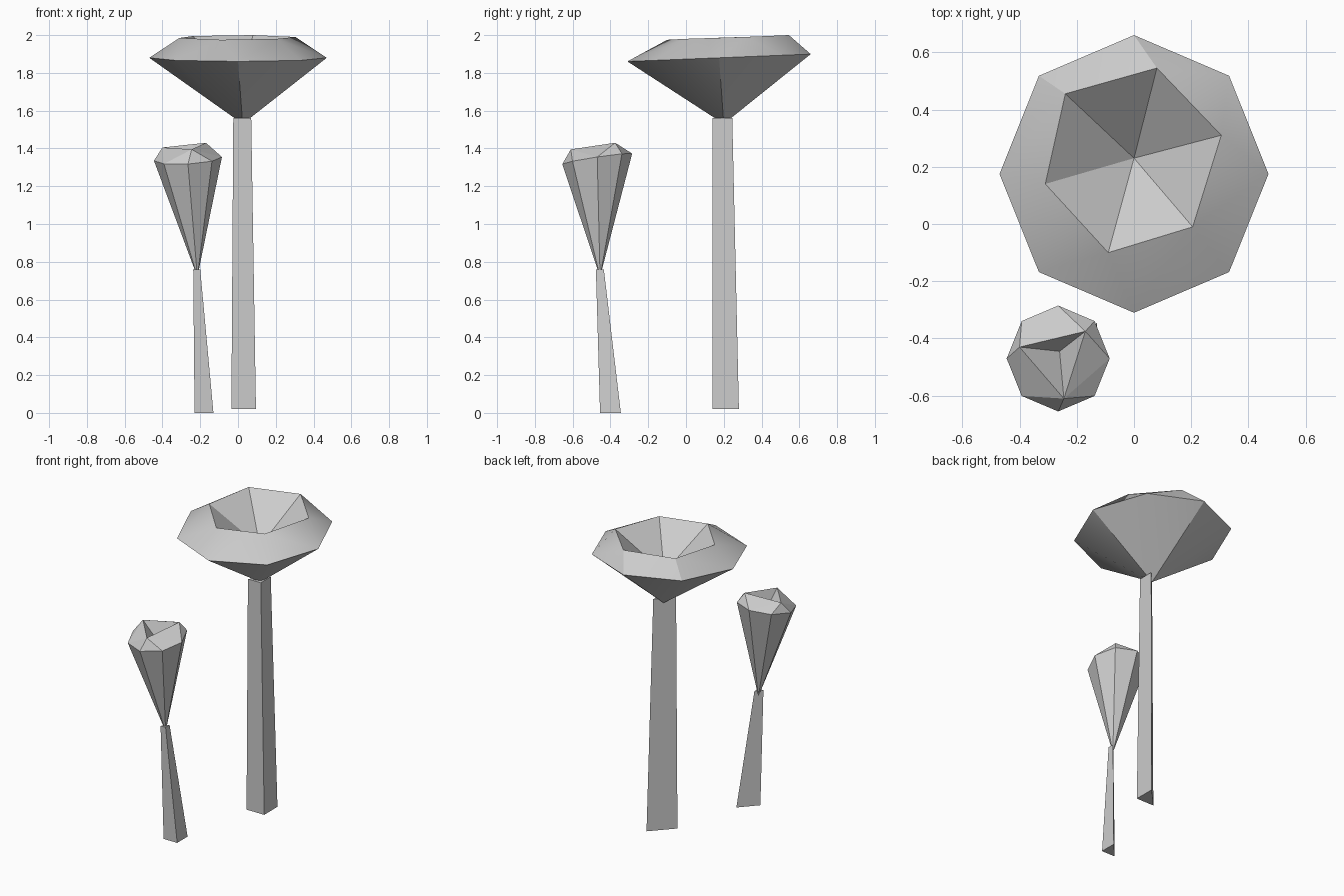
import bpy, bmesh, math
from math import radians
from mathutils import Vector

cube = bpy.data.objects.get("Cube")
if cube:
    bpy.data.objects.remove(cube, do_unlink=True)

# Single stone grey
grey = bpy.data.materials.new("stone_grey")
grey.use_nodes = True
colour = (0.6, 0.6, 0.6, 1)
grey.diffuse_color = colour
grey.node_tree.nodes["Principled BSDF"].inputs["Base Color"].default_value = colour


def finish(bm, name):
    bmesh.ops.recalc_face_normals(bm, faces=bm.faces)
    mesh = bpy.data.meshes.new(name)
    bm.to_mesh(mesh)
    bm.free()
    mesh.materials.append(grey)
    obj = bpy.data.objects.new(name, mesh)
    bpy.context.collection.objects.link(obj)
    return obj


def cup(name, centre, radius, slope, tip, rim, pit, soft=False):
    """Eight-sided cone with a bevelled shoulder, narrowing to a rim around a pit."""
    bm = bmesh.new()
    c = Vector(centre)
    for i in range(8):
        a = i * math.tau / 8
        x, y = radius[0] * math.cos(a), radius[1] * math.sin(a)
        bm.verts.new(c + Vector((x, y, slope[0] * x + slope[1] * y)))
    tip_vert = bm.verts.new(tip)
    ring = [bm.verts.new(p) for p in rim]
    bmesh.ops.convex_hull(bm, input=bm.verts)
    # Open the lid and sink the pit
    lid = [f for f in bm.faces if all(v in ring for v in f.verts)]
    bmesh.ops.delete(bm, geom=lid, context='FACES_KEEP_BOUNDARY')
    for f in bm.faces:
        f.smooth = soft
    bottom = bm.verts.new(pit)
    for a, b in zip(ring, ring[1:] + ring[:1]):
        bm.faces.new((a, b, bottom))
    # Keep crisp ridges, and four ridges down the cone
    for e in bm.edges:
        hard = len(e.link_faces) == 2 and e.calc_face_angle(0) > radians(30)
        if tip_vert in e.verts:
            d = e.other_vert(tip_vert).co - c
            hard = min(abs(d.x), abs(d.y)) < 0.01
        e.smooth = not hard
    return finish(bm, name)


def stem(name, low, high):
    """Three-sided tapered post; each end is (x0, x1, y0, y1, z)."""
    bm = bmesh.new()
    ends = []
    for x0, x1, y0, y1, z in (low, high):
        ends.append([bm.verts.new(p) for p in ((x0, y0, z), (x1, y0, z), (x1, y1, z))])
    for ring in ends:
        bm.faces.new(ring)
    for i in range(3):
        j = (i + 1) % 3
        bm.faces.new((ends[0][i], ends[0][j], ends[1][j], ends[1][i]))
    return finish(bm, name)


# Tall plant
stem("tall_stem", (-0.035, 0.095, 0.14, 0.28, 0.02), (-0.025, 0.07, 0.14, 0.245, 1.56))
cup("tall_cap", (0, 0.175, 1.88), (0.47, 0.485), (0, 0.04), (0.025, 0.2, 1.53),
    [(0.08, 0.545, 2.0), (-0.24, 0.455, 1.995), (-0.31, 0.14, 1.985),
     (-0.09, -0.10, 1.975), (0.205, -0.01, 1.98), (0.305, 0.31, 1.99)],
    (0, 0.23, 1.75), soft=True)

# Short plant
stem("short_stem", (-0.23, -0.13, -0.455, -0.345, 0), (-0.237, -0.2, -0.477, -0.435, 0.76))
cup("short_cap", (-0.265, -0.47, 1.345), (0.18, 0.185), (0.055, 0.15), (-0.215, -0.455, 0.72),
    [(-0.4, -0.43, 1.405), (-0.245, -0.61, 1.395), (-0.17, -0.375, 1.43)],
    (-0.26, -0.445, 1.28))
